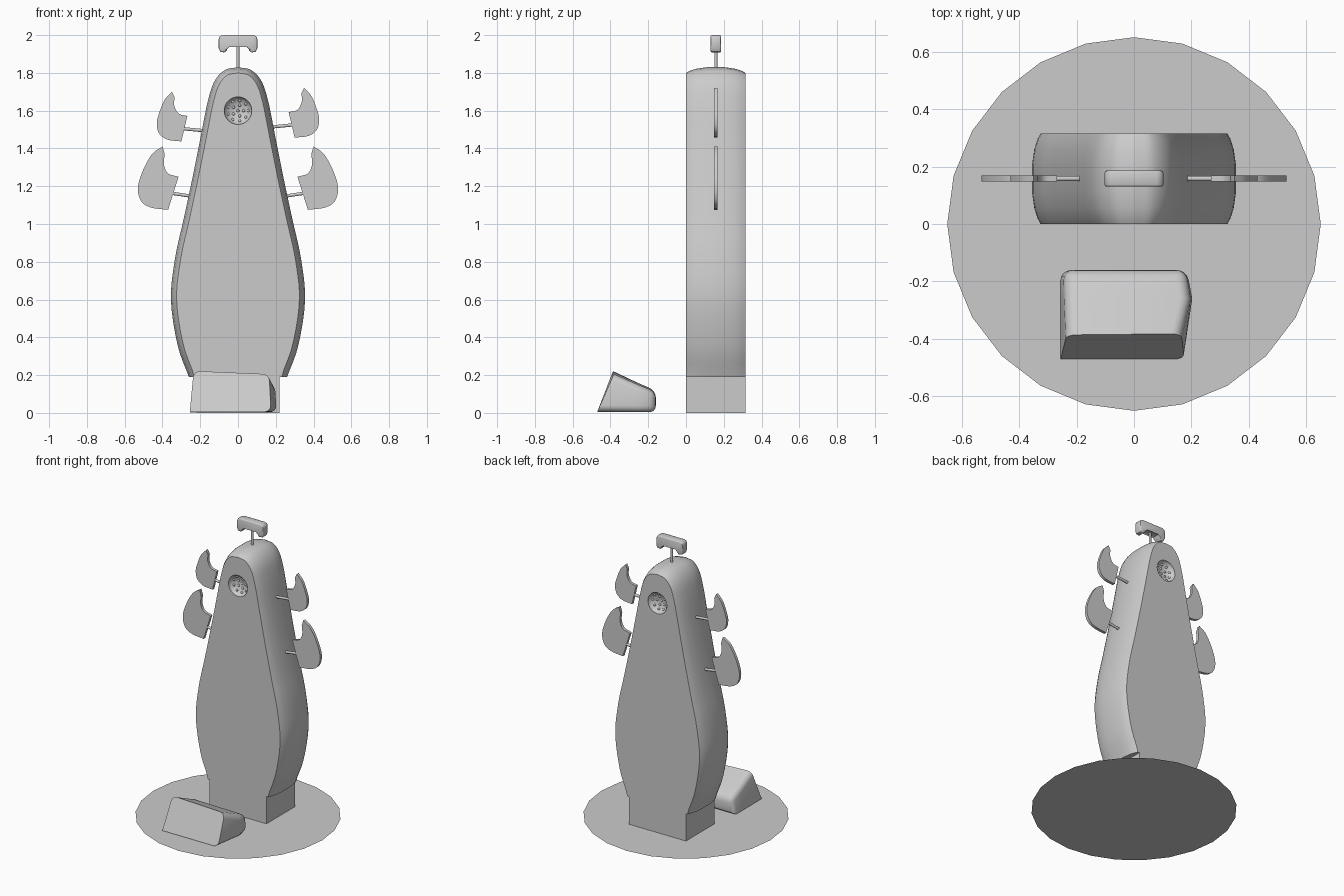
import bpy, bmesh
from math import sin, cos, pi, sqrt, hypot, radians
from mathutils import Vector

if "Cube" in bpy.data.objects:
    bpy.data.objects.remove(bpy.data.objects["Cube"])

MID = 0.158     # middle of the body depth


def finish(name, bm, smooth=None):
    bmesh.ops.recalc_face_normals(bm, faces=bm.faces)
    me = bpy.data.meshes.new(name)
    bm.to_mesh(me)
    bm.free()
    ob = bpy.data.objects.new(name, me)
    bpy.context.collection.objects.link(ob)
    if smooth:
        shade(ob, smooth)
    return ob


def shade(ob, angle):
    bpy.ops.object.select_all(action='DESELECT')
    bpy.context.view_layer.objects.active = ob
    ob.select_set(True)
    bpy.ops.object.shade_smooth_by_angle(angle=radians(angle))


def spline(pts, n=5):
    """Open Catmull-Rom curve through 2D points."""
    p = [Vector(q) for q in pts]
    p = [2 * p[0] - p[1]] + p + [2 * p[-1] - p[-2]]
    out = []
    for i in range(1, len(p) - 2):
        a, b, c, d = p[i - 1:i + 3]
        for k in range(n):
            t = k / n
            out.append(0.5 * (2 * b + (c - a) * t + (2 * a - 5 * b + 4 * c - d) * t * t
                              + (3 * b - a - 3 * c + d) * t ** 3))
    return out + [p[-2]]


def loft(rings):
    bm = bmesh.new()
    vs = [[bm.verts.new(c) for c in r] for r in rings]
    n = len(vs[0])
    for a, b in zip(vs, vs[1:]):
        for i in range(n):
            j = (i + 1) % n
            bm.faces.new((a[i], a[j], b[j], b[i]))
    bm.faces.new(vs[0])
    bm.faces.new(vs[-1])
    return bm


def plate(outline, y0, y1):
    return loft([[(x, y, z) for x, z in outline] for y in (y0, y1)])


def box(name, x, y, z):
    return finish(name, plate([(x[0], z[0]), (x[1], z[0]), (x[1], z[1]), (x[0], z[1])], *y))


def rod(name, a, b, r):
    a, b = Vector(a), Vector(b)
    q = (b - a).to_track_quat('Z', 'Y')
    circ = [q @ Vector((r * cos(i * pi / 5), r * sin(i * pi / 5), 0)) for i in range(10)]
    return finish(name, loft([[p + c for c in circ] for p in (a, b)]), 40)


# ground disc and pedestal
bm = bmesh.new()
bmesh.ops.create_circle(bm, cap_ends=True, segments=24, radius=0.65)
finish("ground_disc", bm)
box("pedestal", (-0.22, 0.22), (0, 0.315), (0, 0.2))

# body: outline lofted through the depth with a softly crowned rim
half = spline([(0.26, 0.19), (0.32, 0.36), (0.355, 0.6), (0.333, 0.82), (0.287, 1.03),
               (0.24, 1.25), (0.196, 1.47), (0.16, 1.65), (0.125, 1.755),
               (0.07, 1.815), (0, 1.83)])
full = half + [Vector((-p.x, p.y)) for p in reversed(half[:-1])]
rings = []
for y, inset in ((0, .03), (.02, .019), (.055, .008), (.11, 0), (.205, 0),
                 (.26, .008), (.295, .019), (.315, .03)):
    ring = []
    for i, p in enumerate(full):
        t = full[min(i + 1, len(full) - 1)] - full[max(i - 1, 0)]
        q = p + Vector((-t.y, t.x)).normalized() * inset
        ring.append((q.x, y, 0.19 if i in (0, len(full) - 1) else q.y))
    rings.append(ring)
body = finish("body", loft(rings))

# round dish recess on front and back, with perforation studs
R, DEPTH, DZ = 0.073, 0.045, 1.6
for side, y in (("front", 0), ("back", 0.315)):
    s = 1 if y == 0 else -1
    bm = bmesh.new()
    bmesh.ops.create_uvsphere(bm, u_segments=32, v_segments=16, radius=R)
    bmesh.ops.scale(bm, vec=(1, DEPTH / R, 1), verts=bm.verts)
    bmesh.ops.translate(bm, vec=(0, y, DZ), verts=bm.verts)
    cutter = finish("dish_cutter", bm)
    cutter.hide_render = True
    mod = body.modifiers.new("dish", 'BOOLEAN')
    mod.operation, mod.solver, mod.object = 'DIFFERENCE', 'EXACT', cutter
    bpy.context.view_layer.objects.active = body
    bpy.ops.object.modifier_apply(modifier=mod.name)
    bpy.data.objects.remove(cutter)
    studs = bmesh.new()
    for count, rad in ((1, 0), (5, 0.03), (9, 0.055)):
        for k in range(count):
            a = 2 * pi * k / count
            d = DEPTH * sqrt(1 - (rad / R) ** 2)
            new = bmesh.ops.create_icosphere(studs, subdivisions=2, radius=0.008)['verts']
            bmesh.ops.translate(studs, verts=new,
                                vec=(rad * cos(a), y + s * d, DZ + rad * sin(a)))
    finish("dish_studs_" + side, studs, 60)
shade(body, 30)

# side fins on rods: (outer curve, inner curve)
low = ([(.40, 1.41), (.455, 1.37), (.505, 1.28), (.53, 1.19), (.512, 1.12), (.46, 1.087), (.37, 1.075)],
       [(.315, 1.25), (.37, 1.268), (.392, 1.315), (.388, 1.37)])
high = ([(.35, 1.72), (.39, 1.675), (.42, 1.60), (.43, 1.55), (.418, 1.50), (.375, 1.467), (.30, 1.457)],
        [(.268, 1.592), (.315, 1.605), (.338, 1.65), (.335, 1.69)])
for label, (outer, inner), rx, rz in (("lower", low, (.2, .345), (1.14, 1.162)),
                                      ("upper", high, (.14, .295), (1.51, 1.525))):
    for side, s in (("right", 1), ("left", -1)):
        dz = -0.02 if (label, side) == ("upper", "left") else 0
        pts = [(s * p.x, p.y + dz) for p in spline(outer) + spline(inner)]
        finish(f"{label}_fin_{side}", plate(pts, MID - .01, MID + .01), 40)
        rod(f"{label}_fin_rod_{side}", (s * rx[0], MID, rz[0] + dz),
            (s * rx[1], MID, rz[1] + dz), 0.009)

# top handle: bar with drooping ends on a thin stem
rod("handle_stem", (0, MID, 1.79), (0, MID, 1.96), 0.008)
h = [(.052, 1.945), (.06, 1.918), (.072, 1.908), (.094, 1.912), (.102, 1.93),
     (.102, 1.98), (.096, 1.994), (.08, 2.0)]
bm = plate(h + [(-x, z) for x, z in reversed(h)], MID - .028, MID + .028)
rim = [e for e in bm.edges if abs(e.verts[0].co.y - e.verts[1].co.y) < 1e-5]
bmesh.ops.bevel(bm, geom=rim, offset=0.007, segments=2, profile=0.5, affect='EDGES')
finish("handle", bm, 45)

# front floor unit: sloped block, sharp front face, rounded elsewhere
bm = loft([[(-.255, -.47, .005), (.175, -.47, .005), (.165, -.382, .205), (-.235, -.386, .222)],
           [(-.255, -.26, .004), (.205, -.26, .004), (.195, -.26, .152), (-.24, -.26, .162)],
           [(-.255, -.16, .003), (.185, -.16, .003), (.18, -.16, .112), (-.24, -.16, .118)]])
soft = []
for e in bm.edges:
    a, b = (v.co for v in e.verts)
    front = max(a.y, b.y) < -.35
    ring_edge = abs(a.y - b.y) < 1e-4 and abs(a.y + .26) < 1e-4
    bottom_left = max(a.x, b.x) < -.25 and max(a.z, b.z) < .01
    if not (front or ring_edge or bottom_left):
        soft.append(e)
bmesh.ops.bevel(bm, geom=soft, offset=0.035, segments=4, profile=0.5,
                affect='EDGES', clamp_overlap=True)
finish("floor_unit", bm, 40)
